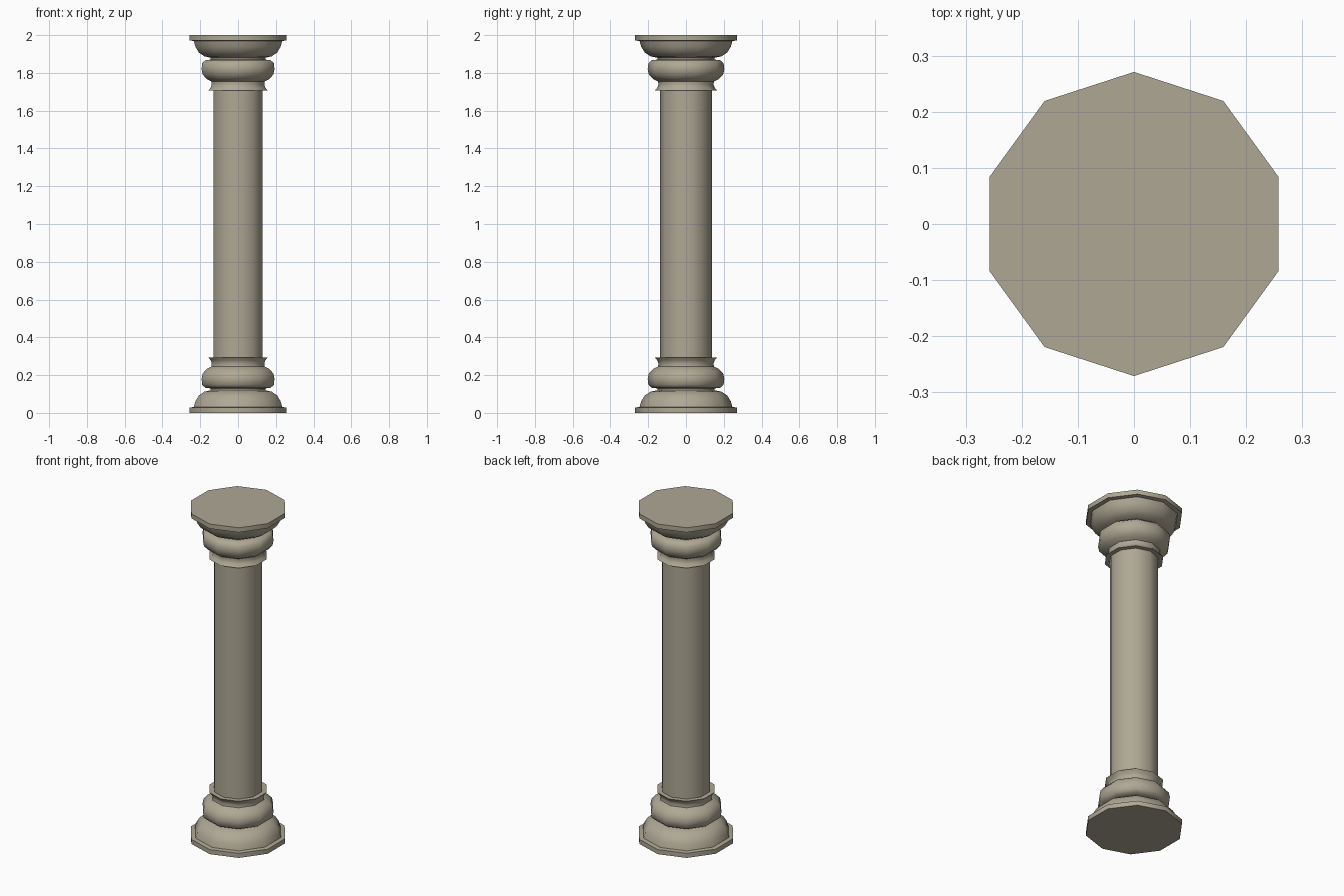
import bpy, math

if "Cube" in bpy.data.objects:
    bpy.data.objects.remove(bpy.data.objects["Cube"])

SIDES = 10
HEIGHT = 2.0

stone = bpy.data.materials.new("stone")
stone.diffuse_color = (0.43, 0.39, 0.30, 1)
stone.use_nodes = True
stone.node_tree.nodes["Principled BSDF"].inputs["Base Color"].default_value = stone.diffuse_color


def lathe(name, profile, angle=50):
    """Turn a (radius, z) profile into a closed ten-sided solid, one corner facing +y."""
    verts, faces = [], []
    for r, z in profile:
        for i in range(SIDES):
            a = math.pi / 2 + 2 * math.pi * i / SIDES
            verts.append((r * math.cos(a), r * math.sin(a), z))
    for k in range(len(profile) - 1):
        for i in range(SIDES):
            j = (i + 1) % SIDES
            lo, hi = k * SIDES, (k + 1) * SIDES
            faces.append((lo + i, lo + j, hi + j, hi + i))
    last = (len(profile) - 1) * SIDES
    faces.append(tuple(reversed(range(SIDES))))
    faces.append(tuple(range(last, last + SIDES)))
    mesh = bpy.data.meshes.new(name)
    mesh.from_pydata(verts, [], faces)
    mesh.materials.append(stone)
    obj = bpy.data.objects.new(name, mesh)
    bpy.context.collection.objects.link(obj)
    bpy.ops.object.select_all(action='DESELECT')
    obj.select_set(True)
    bpy.context.view_layer.objects.active = obj
    bpy.ops.object.shade_smooth_by_angle(angle=math.radians(angle))
    return obj


# Moulding from the outer end inwards: slab, bell, round ring, flared collar
moulding = [
    (0.271, 0.0), (0.271, 0.028), (0.246, 0.031),
    (0.237, 0.062), (0.218, 0.092), (0.188, 0.112), (0.152, 0.120),
    (0.152, 0.130), (0.180, 0.132), (0.199, 0.148), (0.203, 0.180),
    (0.197, 0.208), (0.175, 0.232), (0.148, 0.246),
    (0.146, 0.262), (0.152, 0.278), (0.165, 0.294), (0.137, 0.294),
]
lathe("base", moulding)
lathe("capital", [(r, HEIGHT - z) for r, z in reversed(moulding)])

# Plain shaft between the two mouldings
lathe("shaft", [(0.137, 0.27), (0.137, HEIGHT - 0.27)])
